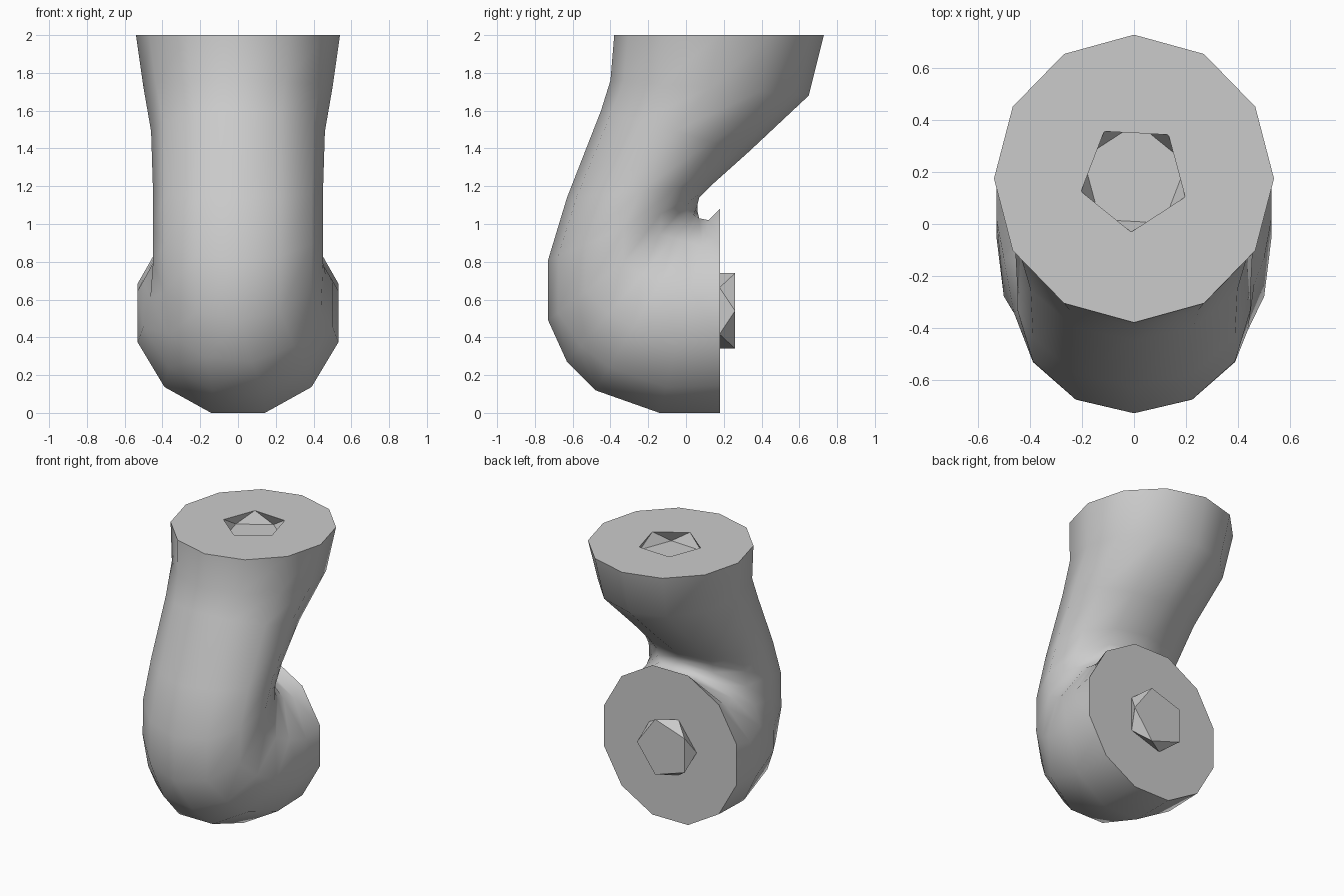
import bpy, bmesh, math
from mathutils import Matrix, Vector

cube = bpy.data.objects.get("Cube")
if cube:
    bpy.data.objects.remove(cube, do_unlink=True)

grey = bpy.data.materials.new("plain grey")
grey.use_nodes = True
grey.diffuse_color = (0.6, 0.6, 0.6, 1)
grey.node_tree.nodes["Principled BSDF"].inputs["Base Color"].default_value = (0.6, 0.6, 0.6, 1)


def make_object(name, bm):
    bmesh.ops.recalc_face_normals(bm, faces=bm.faces)
    mesh = bpy.data.meshes.new(name)
    bm.to_mesh(mesh)
    bm.free()
    mesh.materials.append(grey)
    obj = bpy.data.objects.new(name, mesh)
    bpy.context.collection.objects.link(obj)
    return obj


def twisted_pentagon(name, matrix, z0, z1, turn):
    """Two pentagons, half a step apart, joined by triangles."""
    bm = bmesh.new()
    for z, phase in ((z0, turn), (z1, turn + math.pi / 5)):
        for i in range(5):
            a = phase + i * math.tau / 5
            bm.verts.new(matrix @ Vector((0.21 * math.cos(a), 0.21 * math.sin(a), z)))
    bmesh.ops.convex_hull(bm, input=bm.verts)
    bmesh.ops.dissolve_limit(bm, angle_limit=0.02, verts=bm.verts, edges=bm.edges)
    return make_object(name, bm)


# Bent body: outer (y, z), inner (y, z), half width, half step of turn
SIDES = 12
sections = [
    ((0.18, 0.00), (0.18, 1.08), 0.55, 0.5),
    ((-0.14, 0.00), (0.12, 1.02), 0.55, 0.5),
    ((-0.48, 0.12), (0.07, 1.03), 0.52, 0.5),
    ((-0.63, 0.27), (0.06, 1.07), 0.47, 0.3),
    ((-0.73, 0.49), (0.06, 1.10), 0.45, 0),
    ((-0.73, 0.81), (0.07, 1.14), 0.45, 0),
    ((-0.63, 1.14), (0.14, 1.21), 0.45, 0),
    ((-0.45, 1.60), (0.33, 1.38), 0.46, 0),
    ((-0.40, 1.76), (0.65, 1.68), 0.50, 0),
    ((-0.38, 2.00), (0.73, 2.00), 0.54, 0),
]
bm = bmesh.new()
rings = []
for outer, inner, width, shift in sections:
    o, n = Vector((0, *outer)), Vector((0, *inner))
    mid, half = (o + n) / 2, (o - n) / 2
    stretch = 1 / math.cos(shift * math.tau / SIDES)
    ring = []
    for i in range(SIDES):
        a = (i + shift) * math.tau / SIDES
        ring.append(bm.verts.new(mid + half * math.cos(a) * stretch
                                 + Vector((width * math.sin(a), 0, 0))))
    rings.append(ring)
for low, high in zip(rings, rings[1:]):
    for i in range(SIDES):
        j = (i + 1) % SIDES
        bm.faces.new((low[i], low[j], high[j], high[i]))
bm.faces.new(rings[0])
bm.faces.new(rings[-1])
body = make_object("bent_body", bm)

# Socket sunk into the top
cutter = twisted_pentagon("socket_cutter", Matrix.Translation((0, 0.18, 2)),
                          0, -0.08, math.radians(-93))
# Straight mouth above the rim keeps the cut clean
for v in [v for v in cutter.data.vertices if v.co.z > 1.99]:
    v.co.z += 0.002
cutter.hide_render = True
cutter.hide_set(True)
cut = body.modifiers.new("socket", "BOOLEAN")
cut.operation = "DIFFERENCE"
cut.solver = "EXACT"
cut.object = cutter

# Peg standing out of the back face
peg_frame = Matrix.Translation((0, 0.18, 0.54)) @ Matrix.Rotation(-math.pi / 2, 4, "X")
twisted_pentagon("back_peg", peg_frame, 0.08, -0.002, 0)

# Apply the cut, then smooth the sides and keep the end edges sharp
bpy.ops.object.select_all(action="DESELECT")
body.select_set(True)
bpy.context.view_layer.objects.active = body
bpy.ops.object.modifier_apply(modifier="socket")
bpy.data.objects.remove(cutter, do_unlink=True)
bpy.ops.object.shade_smooth_by_angle(angle=math.radians(48))
